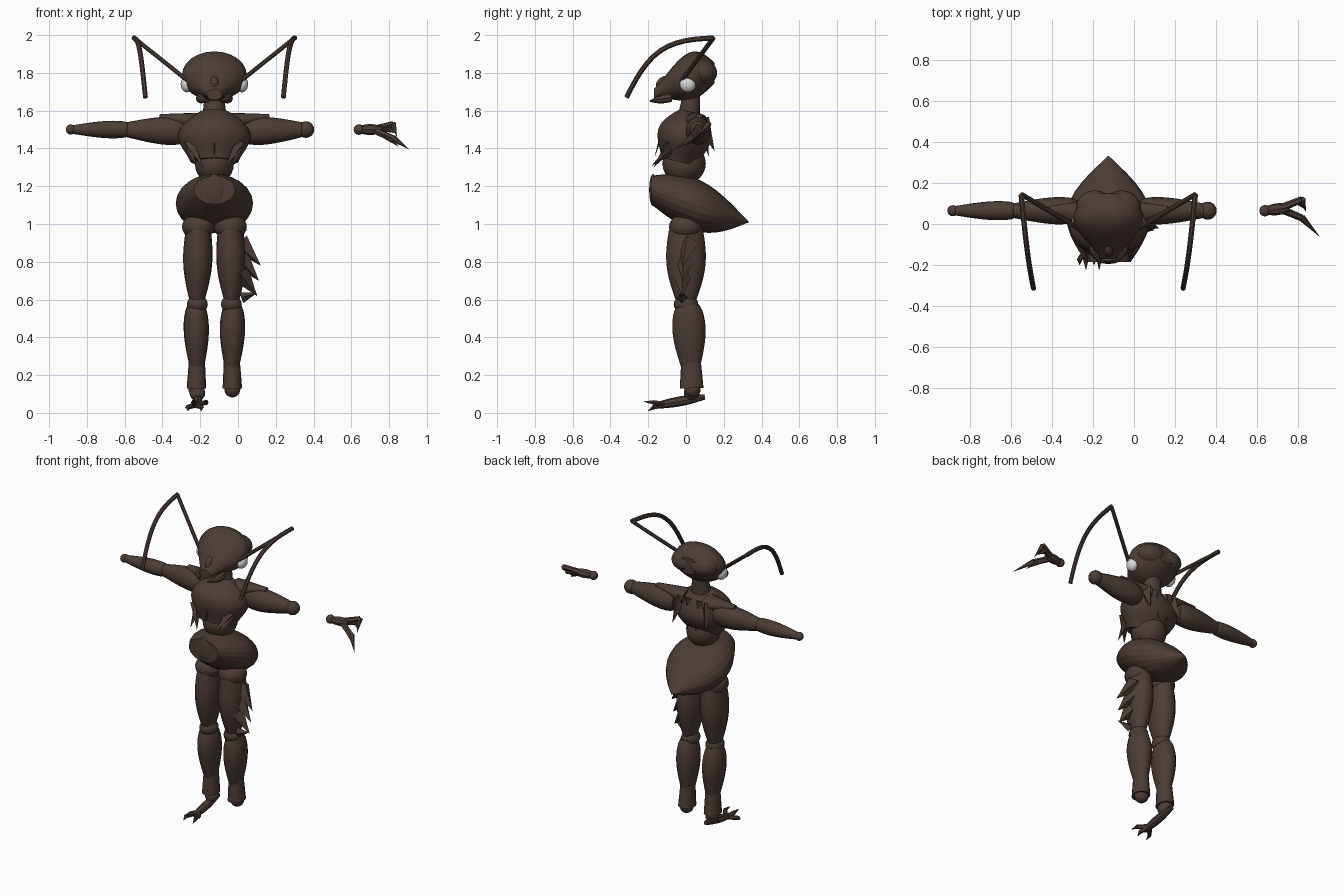
import bpy, bmesh, math
from mathutils import Vector

old = bpy.data.objects.get("Cube")
if old:
    bpy.data.objects.remove(old, do_unlink=True)


def material(name, rgb):
    mat = bpy.data.materials.new(name)
    mat.use_nodes = True
    mat.diffuse_color = (*rgb, 1)
    mat.node_tree.nodes["Principled BSDF"].inputs["Base Color"].default_value = (*rgb, 1)
    return mat


SHELL = material("dark brown shell", (.072, .045, .036))
PALE = material("pale eye", (.7, .7, .7))
MIDDLE = -.125       # centre line of the body
ARM_Y, ARM_Z = .065, 1.5


def finish(name, bm, mat=SHELL, sharp=35):
    bmesh.ops.recalc_face_normals(bm, faces=bm.faces)
    mesh = bpy.data.meshes.new(name)
    bm.to_mesh(mesh)
    bm.free()
    mesh.materials.append(mat)
    part = bpy.data.objects.new(name, mesh)
    bpy.context.collection.objects.link(part)
    bpy.ops.object.select_all(action="DESELECT")
    part.select_set(True)
    bpy.context.view_layer.objects.active = part
    bpy.ops.object.shade_smooth_by_angle(angle=math.radians(sharp))


def ball(name, centre, size, mat=SHELL):
    bm = bmesh.new()
    bmesh.ops.create_uvsphere(bm, u_segments=18, v_segments=12, radius=1)
    bmesh.ops.scale(bm, vec=size, verts=bm.verts)
    bmesh.ops.translate(bm, vec=centre, verts=bm.verts)
    finish(name, bm, mat)


def sweep(name, start, end, radius, swell=0, skew=1, bend=(0, 0, 0),
          width=1, sides=16, steps=12, sharp=35, level=False):
    """Tapered, swelling, bent solid; width scales it sideways, level keeps rings upright."""
    start, end, bend = Vector(start), Vector(end), Vector(bend)
    upright = abs((end - start).normalized().z) > .8
    guide = Vector((0, 1, 0)) if upright else Vector((0, 0, 1))
    bm = bmesh.new()
    rings = []
    for step in range(steps + 1):
        t = step / steps
        spot = start.lerp(end, t) + bend * math.sin(math.pi * t)
        along = end - start + bend * math.pi * math.cos(math.pi * t)
        if level:
            along.z = 0
        across = along.cross(guide).normalized()
        rise = across.cross(along).normalized()
        thick = radius[0] + (radius[1] - radius[0]) * t
        thick = max(thick + swell * math.sin(math.pi * t ** skew), .001)
        ring = []
        for k in range(sides):
            turn = math.tau * k / sides
            ring.append(bm.verts.new(spot + thick * (
                across * math.cos(turn) * width + rise * math.sin(turn))))
        rings.append(ring)
    for low, high in zip(rings, rings[1:]):
        for k in range(sides):
            after = (k + 1) % sides
            bm.faces.new((low[k], low[after], high[after], high[k]))
    bm.faces.new(rings[0])
    bm.faces.new(rings[-1])
    finish(name, bm, sharp=sharp)


def spike(name, start, end, thick):
    sweep(name, start, end, (thick, 0), sides=4, steps=2, sharp=0)


def claw(name, root, joint, tip, thick):
    sweep(name + "_base", root, joint, (thick, thick * .8), sides=6, steps=2, sharp=0)
    sweep(name + "_tip", joint, tip, (thick * .9, 0), sides=6, steps=2, sharp=0)


def side_parts(side, sign):
    def at(out, y, z):
        return MIDDLE + sign * out, y, z

    # Back lobe of the head, eye and jaw
    ball(side + "_head_lobe", at(.065, .08, 1.8), (.095, .085, .07))
    ball(side + "_eye", at(.145, .01, 1.74), (.034, .043, .043), PALE)
    sweep(side + "_jaw", at(.07, -.08, 1.67), at(.03, -.19, 1.65), (.024, .004),
          swell=.008, bend=(sign * .02, 0, 0), sides=8, steps=6)

    # Antenna: straight base and a drooping whip
    elbow = at(.425, .145, 1.985)
    sweep(side + "_antenna_base", at(.08, -.06, 1.71), elbow, (.012, .012), sides=8)
    sweep(side + "_antenna_whip", elbow, at(.365, -.315, 1.67), (.014, .013),
          bend=(0, -.05, .09), sides=7, sharp=0)

    # Shoulder plate, upper arm and elbow
    sweep(side + "_shoulder", at(.08, .05, 1.54), at(.29, .07, 1.57), (.05, .012),
          width=1.4)
    sweep(side + "_upper_arm", at(.15, ARM_Y, 1.49), at(.48, ARM_Y, ARM_Z), (.055, .036),
          swell=.025, skew=.65, width=.9)
    ball(side + "_elbow", at(.485, ARM_Y, ARM_Z), (.044, .044, .044))

    # Torn strips of shell on the trunk
    spike(side + "_chest_strip", at(.13, -.08, 1.43), at(.06, -.17, 1.3), .035)
    spike(side + "_rib_strip", at(.12, -.07, 1.4), at(.1, -.18, 1.31), .03)
    spike(side + "_flank_strip", at(.14, .02, 1.46), at(.08, 0, 1.31), .045)
    spike(side + "_back_strip", at(.1, .08, 1.55), at(.12, .15, 1.39), .045)
    spike(side + "_inner_back_strip", at(.04, .08, 1.55), at(.03, .12, 1.36), .035)

    # Leg
    ball(side + "_hip", at(.085, 0, .985), (.088, .09, .07))
    sweep(side + "_thigh", at(.085, 0, .97), at(.092, 0, .6), (.09, .056),
          swell=.03, width=.74)
    ball(side + "_knee", at(.09, 0, .575), (.056, .065, .05))
    sweep(side + "_calf", at(.098, .01, .57), at(.092, .026, .22), (.06, .044),
          swell=.034, skew=.75, width=.76)
    sweep(side + "_shin", at(.092, .026, .3), at(.095, .03, .13), (.05, .063),
          width=.82, steps=4)
    ball(side + "_ankle", at(.095, .035, .125), (.043, .043, .043))


for side, sign in (("left", 1), ("right", -1)):
    side_parts(side, sign)

# Head, neck and trunk
sweep("head", (MIDDLE, -.17, 1.685), (MIDDLE, .15, 1.8), (.03, .055), swell=.082, skew=1.35,
      bend=(0, 0, .03), width=1.36, sides=24, level=True)
ball("face_plate", (MIDDLE, -.1, 1.73), (.03, .06, .055))
sweep("neck", (MIDDLE, .015, 1.56), (MIDDLE, .03, 1.69), (.06, .045), width=1.1)
ball("waist", (MIDDLE, -.01, 1.32), (.105, .115, .11))
sweep("chest", (MIDDLE, -.04, 1.33), (MIDDLE, .02, 1.595), (.095, .055), swell=.07,
      skew=1.2, width=1.34, sides=22, level=False)
spike("chest_crack", (MIDDLE, -.12, ARM_Z), (MIDDLE, -.165, 1.36), .01)

# Teardrop abdomen with a round front plate
sweep("abdomen", (MIDDLE, -.185, 1.18), (MIDDLE, .333, 1.01), (.075, 0), swell=.1,
      width=1.46, sides=24, sharp=12, level=True)
ball("abdomen_plate", (MIDDLE, -.175, 1.18), (.056, .02, .085))

# Torn outer edge of the left thigh
for i in range(3):
    height = .9 - i * .08
    spike(f"thigh_splinter_{i}", (.01, .02 - i * .02, height),
          (.12 - i * .01, -.02, height - .12), .055)
spike("thigh_thorn", (.02, -.02, .61), (.1, -.03, .635), .03)

# Right forearm, ending in a bare wrist joint
sweep("right_forearm", (-.595, ARM_Y, ARM_Z), (-.88, ARM_Y, ARM_Z), (.04, .022),
      swell=.012, skew=.7)
ball("right_wrist", (-.885, ARM_Y, ARM_Z), (.027, .027, .027))

# Detached left hand
knuckle = (.71, .075, ARM_Z)
ball("left_wrist", (.64, ARM_Y, ARM_Z), (.028, .028, .028))
sweep("left_palm", (.645, ARM_Y, ARM_Z), (.76, .08, ARM_Z), (.02, .018), swell=.01, sides=8)
claw("left_upper_finger", knuckle, (.82, .12, 1.53), (.84, .06, 1.465), .02)
claw("left_middle_finger", knuckle, (.8, .11, ARM_Z), (.84, .07, 1.48), .018)
claw("left_long_finger", knuckle, (.82, .03, 1.455), (.905, -.06, 1.395), .02)
claw("left_thumb", knuckle, (.79, .04, 1.46), (.85, 0, 1.41), .018)

# Right foot with splayed claws
FOOT = -.215
ball("right_foot_joint", (FOOT, .03, .105), (.042, .042, .042))
sweep("right_foot", (FOOT, .1, .085), (FOOT, -.15, .04), (.014, .018), swell=.01, sides=8)
for i, spread in enumerate((-.05, -.02, .02, .045)):
    lift = .05 * (i % 2)
    claw(f"right_claw_{i}", (FOOT, -.11, .045), (FOOT + spread, -.17, .03 + lift / 2),
         (FOOT + spread, -.2 - lift / 2, .01 + lift), .016)
